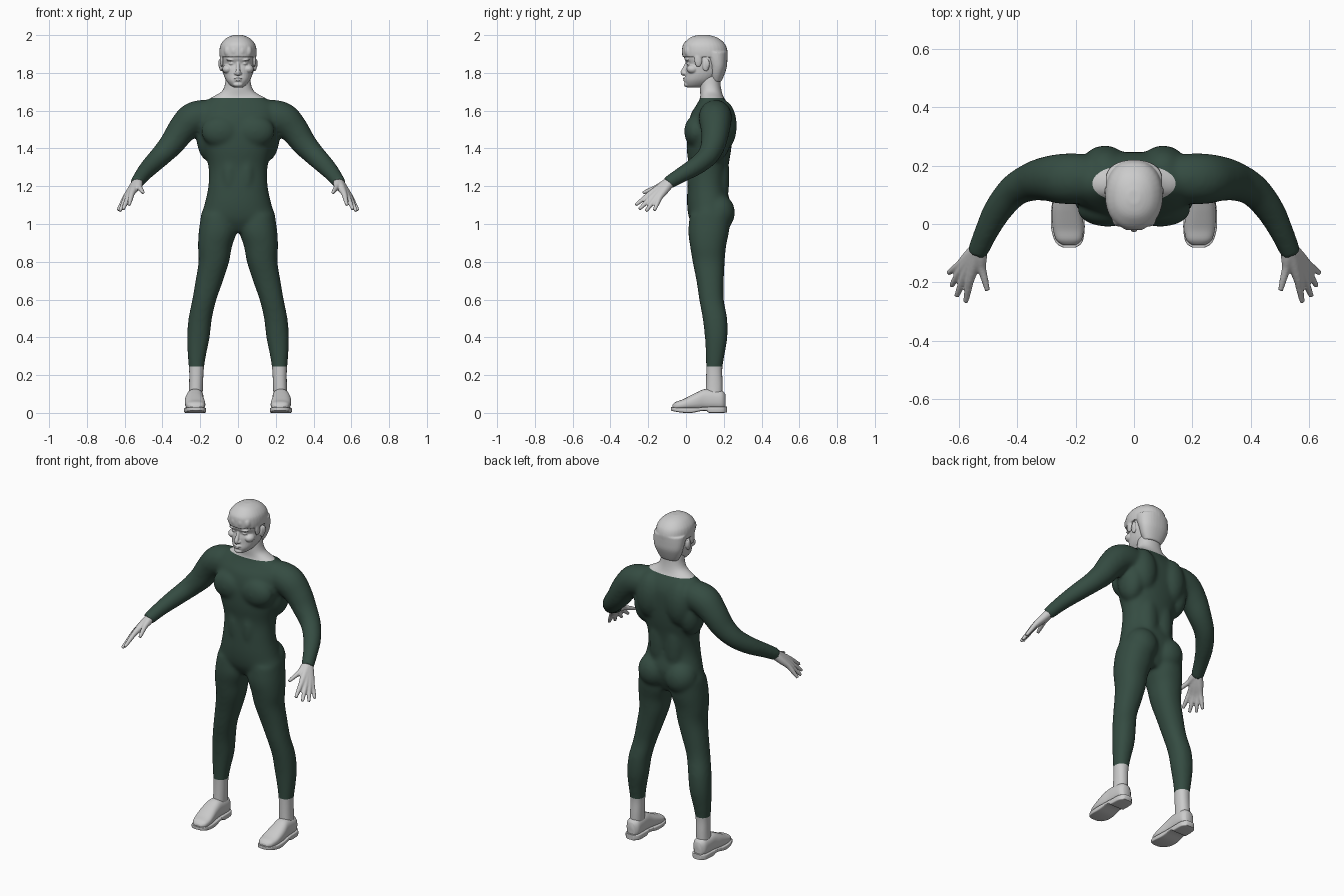
import bpy, bmesh, math
from mathutils import Vector, Matrix


def spline(rows, n=4):
    """Catmull-Rom resampling of equal-length tuples."""
    out = []
    for i in range(len(rows) - 1):
        q = [rows[max(i - 1, 0)], rows[i], rows[i + 1], rows[min(i + 2, len(rows) - 1)]]
        for k in range(n):
            t = k / n
            out.append([0.5 * (2 * b + (c - a) * t + (2 * a - 5 * b + 4 * c - d) * t * t
                               + (3 * b - a - 3 * c + d) * t ** 3) for a, b, c, d in zip(*q)])
    return out + [list(rows[-1])]


def skin_rings(bm, rings):
    vs = [[bm.verts.new(p) for p in r] for r in rings]
    n = len(vs[0])
    for a, b in zip(vs, vs[1:]):
        for i in range(n):
            j = (i + 1) % n
            bm.faces.new((a[i], a[j], b[j], b[i]))
    bm.faces.new(vs[0][::-1])
    bm.faces.new(vs[-1])


def stack(bm, rows, e=2.2, axis='z', n=32):
    """Superellipse sections; row = (station, centre x, half width, low, high)."""
    rings = []
    for s, c, w, lo, hi in spline(rows):
        ring = []
        for i in range(n):
            a = 2 * math.pi * i / n
            ca, sa = math.cos(a), math.sin(a)
            u = c + w * math.copysign(abs(ca) ** (2 / e), ca)
            v = (lo + hi) / 2 + (hi - lo) / 2 * math.copysign(abs(sa) ** (2 / e), sa)
            ring.append((u, v, s) if axis == 'z' else (u, s, v))
        rings.append(ring)
    skin_rings(bm, rings)


def tube(bm, pts, n=16):
    """Round tube through (x, y, z, radius) points."""
    p = spline(pts)
    rings = []
    for i, q in enumerate(p):
        d = Vector(p[min(i + 1, len(p) - 1)][:3]) - Vector(p[max(i - 1, 0)][:3])
        u = d.cross(Vector((0.3, 1, 0.2))).normalized()
        v = d.cross(u).normalized()
        rings.append([Vector(q[:3]) + q[3] * (u * math.cos(a) + v * math.sin(a))
                      for a in (2 * math.pi * k / n for k in range(n))])
    skin_rings(bm, rings)


def ball(bm, c, r):
    bmesh.ops.create_uvsphere(bm, u_segments=20, v_segments=12, radius=1,
                              matrix=Matrix.Translation(c) @ Matrix.Diagonal((*r, 1)))


def mirror(bm):
    g = bmesh.ops.duplicate(bm, geom=bm.verts[:] + bm.edges[:] + bm.faces[:])['geom']
    for v in g:
        if isinstance(v, bmesh.types.BMVert):
            v.co.x *= -1


def finish(name, bm, voxel=0, smooth=0):
    bmesh.ops.recalc_face_normals(bm, faces=bm.faces)
    me = bpy.data.meshes.new(name)
    bm.to_mesh(me)
    bm.free()
    ob = bpy.data.objects.new(name, me)
    bpy.context.collection.objects.link(ob)
    if voxel:
        m = ob.modifiers.new('blend', 'REMESH')
        m.mode, m.voxel_size = 'VOXEL', voxel
        m = ob.modifiers.new('soften', 'SMOOTH')
        m.factor, m.iterations = 0.5, smooth
        ob.data = bpy.data.meshes.new_from_object(
            ob.evaluated_get(bpy.context.evaluated_depsgraph_get()))
        ob.modifiers.clear()
    bpy.context.view_layer.objects.active = ob
    bpy.ops.object.select_all(action='DESELECT')
    ob.select_set(True)
    bpy.ops.object.shade_smooth_by_angle(angle=math.radians(50))
    return ob


# Whole body: legs, arms and muscles mirrored, then the trunk and neck
bm = bmesh.new()
stack(bm, [(1.05, .105, .09, .02, .235), (.96, .108, .1, .012, .228), (.88, .122, .09, .022, .212),
           (.8, .128, .081, .035, .205), (.7, .152, .073, .055, .2), (.6, .178, .064, .07, .2),
           (.5, .2, .062, .088, .218), (.4, .21, .06, .1, .219), (.3, .218, .048, .105, .203),
           (.23, .22, .04, .106, .193), (.15, .222, .038, .104, .196), (.07, .225, .038, .1, .196)])
tube(bm, [(.1, .15, 1.59, .065), (.17, .155, 1.575, .085), (.24, .155, 1.555, .088),
          (.3, .155, 1.495, .077), (.35, .145, 1.425, .067), (.41, .115, 1.36, .057),
          (.465, .05, 1.305, .05), (.505, -.025, 1.26, .042), (.538, -.1, 1.214, .036)])
ball(bm, (.09, .05, 1.49), (.105, .06, .085))       # chest
ball(bm, (.1, .19, 1.52), (.085, .08, .14))         # shoulder blade
ball(bm, (.15, .155, 1.46), (.07, .085, .13))       # side of back
ball(bm, (.09, .17, 1.06), (.095, .09, .1))         # seat
ball(bm, (.045, .06, 1.25), (.05, .055, .14))       # belly
ball(bm, (.05, .18, 1.25), (.06, .05, .2))          # lower back
mirror(bm)
stack(bm, [(.955, 0, .1, .06, .19), (1.02, 0, .195, .02, .22), (1.1, 0, .178, .006, .235),
           (1.2, 0, .157, .008, .216), (1.3, 0, .156, .014, .224), (1.4, 0, .182, .004, .24),
           (1.5, 0, .21, .008, .246), (1.58, 0, .21, .025, .244), (1.63, 0, .195, .055, .226),
           (1.67, 0, .142, .076, .2), (1.7, 0, .088, .074, .19), (1.74, 0, .07, .072, .183),
           (1.79, 0, .066, .075, .18)], n=48)
body = finish('body', bm, .009, 16)

# Split the body at neckline and trouser cuffs
NECK, CUFF = 1.668, .245


def piece(name, keep):
    bm = bmesh.new()
    bm.from_mesh(body.data)
    for z in (NECK, CUFF):
        bmesh.ops.bisect_plane(bm, geom=bm.verts[:] + bm.edges[:] + bm.faces[:],
                               plane_co=(0, 0, z), plane_no=(0, 0, 1))
    bmesh.ops.delete(bm, geom=[f for f in bm.faces if not keep(f.calc_center_median().z)],
                     context='FACES')
    return finish(name, bm)


suit = piece('suit', lambda z: CUFF < z < NECK)
piece('neck', lambda z: z > NECK)
piece('ankles', lambda z: z < CUFF)
bpy.data.objects.remove(body)
mat = bpy.data.materials.new('dark_green_cloth')
mat.diffuse_color = (.035, .072, .054, 1)
suit.data.materials.clear()
suit.data.materials.append(mat)

# Hands: one tube per finger running from wrist to tip, blended into a palm
bm = bmesh.new()
wrist = Vector((.53, -.08, 1.226))
for base, tip in [((.562, -.19, 1.16), (.577, -.268, 1.1)), ((.58, -.178, 1.145), (.608, -.248, 1.078)),
                  ((.592, -.158, 1.14), (.626, -.212, 1.068)), ((.595, -.138, 1.142), (.636, -.168, 1.072)),
                  ((.522, -.15, 1.196), (.502, -.228, 1.165))]:
    b, t = Vector(base), Vector(tip)
    m = wrist.lerp(b, .55)
    tube(bm, [(*wrist, .027), (*m, .022), (*b, .0155), (*b.lerp(t, .5), .0125), (*t, .009)])
mirror(bm)
finish('hands', bm, .005, 4)

# Head with facial features
bm = bmesh.new()
ball(bm, (.035, .008, 1.869), (.027, .014, .007))   # brow
ball(bm, (.034, .015, 1.849), (.015, .013, .008))   # eye
ball(bm, (.055, .035, 1.82), (.028, .032, .024))    # cheek
ball(bm, (.011, -.006, 1.797), (.01, .012, .008))   # nostril
ball(bm, (.09, .105, 1.842), (.01, .019, .034))     # ear
ball(bm, (.096, .113, 1.85), (.008, .012, .026))
mirror(bm)
stack(bm, [(1.722, 0, .022, .008, .09), (1.735, 0, .042, -.002, .12), (1.76, 0, .063, -.008, .155),
           (1.79, 0, .076, -.004, .18), (1.82, 0, .082, -.002, .195), (1.848, 0, .086, .003, .205),
           (1.88, 0, .088, -.01, .208), (1.92, 0, .088, -.006, .208), (1.96, 0, .07, .02, .18),
           (1.98, 0, .04, .05, .14)])
tube(bm, [(0, .006, 1.857, .008), (0, -.004, 1.83, .01), (0, -.016, 1.803, .013), (0, -.008, 1.79, .01)])
ball(bm, (0, -.005, 1.771), (.023, .012, .005))     # lips
ball(bm, (0, -.004, 1.76), (.02, .012, .005))
ball(bm, (0, .006, 1.738), (.026, .018, .013))      # chin
finish('head', bm, .0035, 3)

# Hair: bowl cap with straight fringe, nape and sideburns
bm = bmesh.new()
ball(bm, (.086, .065, 1.87), (.01, .022, .04))
for x, r in ((.02, .022), (.055, .02)):             # fringe locks
    ball(bm, (x, .0 + x * x * 5, 1.915), (r, .024, .032))
mirror(bm)
stack(bm, [(1.884, 0, .097, -.019, .219), (1.915, 0, .099, -.021, .22), (1.95, 0, .092, -.016, .208),
           (1.978, 0, .07, .01, .18), (1.993, 0, .045, .035, .15), (2.001, 0, .02, .07, .115)])
stack(bm, [(1.755, 0, .056, .13, .188), (1.79, 0, .076, .12, .203), (1.83, 0, .09, .115, .216),
           (1.87, 0, .096, .1, .219), (1.91, 0, .097, .08, .22)])
finish('hair', bm, .005, 3)

# Shoes: rounded uppers on flat soles with a raised arch
UPPER = [(-.072, .222, .022, .02, .042), (-.055, .223, .043, .015, .058), (-.02, .225, .052, .015, .07),
         (.02, .228, .053, .015, .09), (.06, .23, .05, .015, .11), (.1, .228, .046, .015, .126),
         (.15, .226, .045, .015, .123), (.19, .225, .041, .015, .118), (.208, .225, .024, .02, .1)]
SOLE = [(-.08, .222, .022, .012, .03), (-.064, .223, .045, .008, .03), (-.02, .226, .057, .001, .028),
        (.03, .228, .057, 0, .028), (.08, .228, .052, .01, .03), (.11, .227, .05, .01, .032),
        (.125, .226, .049, 0, .033), (.19, .225, .046, 0, .034), (.217, .225, .024, .002, .034)]
bm = bmesh.new()
stack(bm, UPPER, 2.5, 'y')
mirror(bm)
finish('shoe_uppers', bm)
bm = bmesh.new()
stack(bm, SOLE, 7, 'y')
mirror(bm)
finish('shoe_soles', bm)
